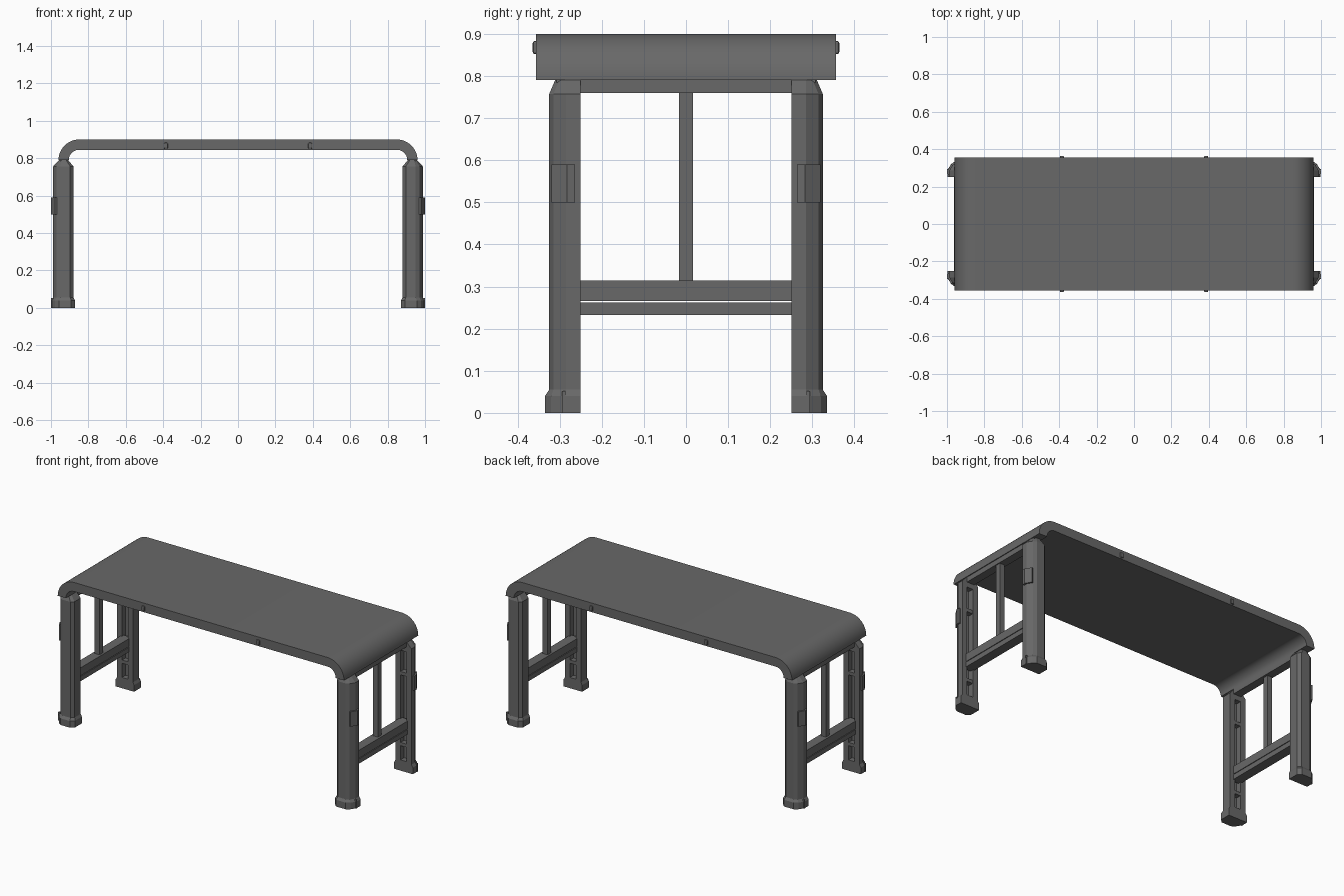
import bpy, bmesh, math
from mathutils import Vector

if "Cube" in bpy.data.objects:
    bpy.data.objects.remove(bpy.data.objects["Cube"])

grey = bpy.data.materials.new("dark grey")
grey.diffuse_color = (0.14, 0.14, 0.14, 1)
grey.use_nodes = True
grey.node_tree.nodes["Principled BSDF"].inputs["Base Color"].default_value = grey.diffuse_color


def make(name, sections):
    """Loft equal-length loops of 3D points into a closed solid."""
    bm = bmesh.new()
    loops = [[bm.verts.new(p) for p in s] for s in sections]
    n = len(loops[0])
    for a, b in zip(loops, loops[1:]):
        for i in range(n):
            bm.faces.new((a[i], a[(i + 1) % n], b[(i + 1) % n], b[i]))
    bm.faces.new(loops[0][::-1])
    bm.faces.new(loops[-1])
    bmesh.ops.recalc_face_normals(bm, faces=bm.faces)
    me = bpy.data.meshes.new(name)
    bm.to_mesh(me)
    bm.free()
    ob = bpy.data.objects.new(name, me)
    me.materials.append(grey)
    bpy.context.collection.objects.link(ob)
    return ob


def box(name, x0, x1, y0, y1, z0, z1):
    xy = [(x0, y0), (x1, y0), (x1, y1), (x0, y1)]
    return make(name, [[(x, y, z) for x, y in xy] for z in (z0, z1)])


def smooth(ob, deg=30):
    bpy.ops.object.select_all(action='DESELECT')
    ob.select_set(True)
    bpy.context.view_layer.objects.active = ob
    bpy.ops.object.shade_smooth_by_angle(angle=math.radians(deg))


# Tabletop: bent slab with rolled-down ends
def bend(r):
    right = [(0.85 + r * math.cos(math.pi / 2 * i / 12), 0.79 + r * math.sin(math.pi / 2 * i / 12))
             for i in range(13)]
    return right + [(-x, z) for x, z in reversed(right)]


prof = bend(0.11) + bend(0.055)[::-1]
top = make("tabletop", [[(x, y, z) for x, z in prof] for y in (-0.356, 0.356)])
smooth(top)

# Leg and foot plans, written for the +x +y corner
leg_plan = [(0.88, 0.25), (0.988, 0.25), (0.988, 0.285), (0.970, 0.315),
            (0.950, 0.325), (0.897, 0.325), (0.88, 0.308)]
leg_tip = [(0.91, 0.25), (0.955, 0.25), (0.955, 0.285), (0.950, 0.30),
           (0.940, 0.31), (0.920, 0.31), (0.91, 0.30)]
foot_plan = [(0.872, 0.25), (0.998, 0.25), (0.998, 0.288), (0.978, 0.32),
             (0.957, 0.335), (0.892, 0.335), (0.872, 0.315)]
plate_plan = [(0.98, 0.264), (0.998, 0.264), (1.0, 0.282), (0.978, 0.319), (0.965, 0.314)]

for sx in (-1, 1):
    end = "left" if sx < 0 else "right"
    for sy in (-1, 1):
        tag = ("front_" if sy < 0 else "back_") + end

        def at(plan, z):
            return [(sx * x, sy * y, z) for x, y in plan]

        def cbox(name, x0, x1, y0, y1, z0, z1):
            return box(name, sx * x0, sx * x1, sy * y0, sy * y1, z0, z1)

        # Leg with slot in its inward face
        leg = make(tag + "_leg", [at(foot_plan, 0), at(foot_plan, 0.04), at(leg_plan, 0.055),
                                  at(leg_plan, 0.757), at(leg_tip, 0.792)])
        cut = cbox(tag + "_slot_cutter", 0.914, 0.954, 0.20, 0.285, 0.065, 0.73)
        cut.hide_render = True
        cut.hide_set(True)
        mod = leg.modifiers.new("slot", 'BOOLEAN')
        mod.object, mod.operation, mod.solver = cut, 'DIFFERENCE', 'EXACT'
        # Neck joining leg to tabletop
        cbox(tag + "_leg_neck", 0.912, 0.953, 0.25, 0.308, 0.785, 0.80)
        # Plate on outer corner and stops in the slot
        make(tag + "_corner_plate", [at(plate_plan, z) for z in (0.5, 0.59)])
        for z in (0.15, 0.58):
            cbox(tag + "_slot_stop", 0.91, 0.958, 0.252, 0.29, z, z + 0.02)
        # Clip rib on foot
        cbox(tag + "_foot_rib", 0.98, 1.0, 0.286, 0.294, 0, 0.052)
        # Small stud on tabletop edge
        stud = cbox(tag + "_edge_stud", 0.375, 0.396, 0.35, 0.364, 0.852, 0.883)
        bev = stud.modifiers.new("bevel", 'BEVEL')
        bev.width, bev.segments = 0.005, 2

    # End frame rails and central post
    def rail(name, x0, x1, y, z0, z1):
        box(end + name, sx * x0, sx * x1, -y, y, z0, z1)

    rail("_top_rail", 0.905, 0.955, 0.252, 0.76, 0.795)
    rail("_middle_rail", 0.905, 0.963, 0.27, 0.266, 0.314)
    rail("_lower_rail", 0.905, 0.963, 0.27, 0.233, 0.262)
    rail("_post", 0.917, 0.95, 0.017, 0.31, 0.765)
